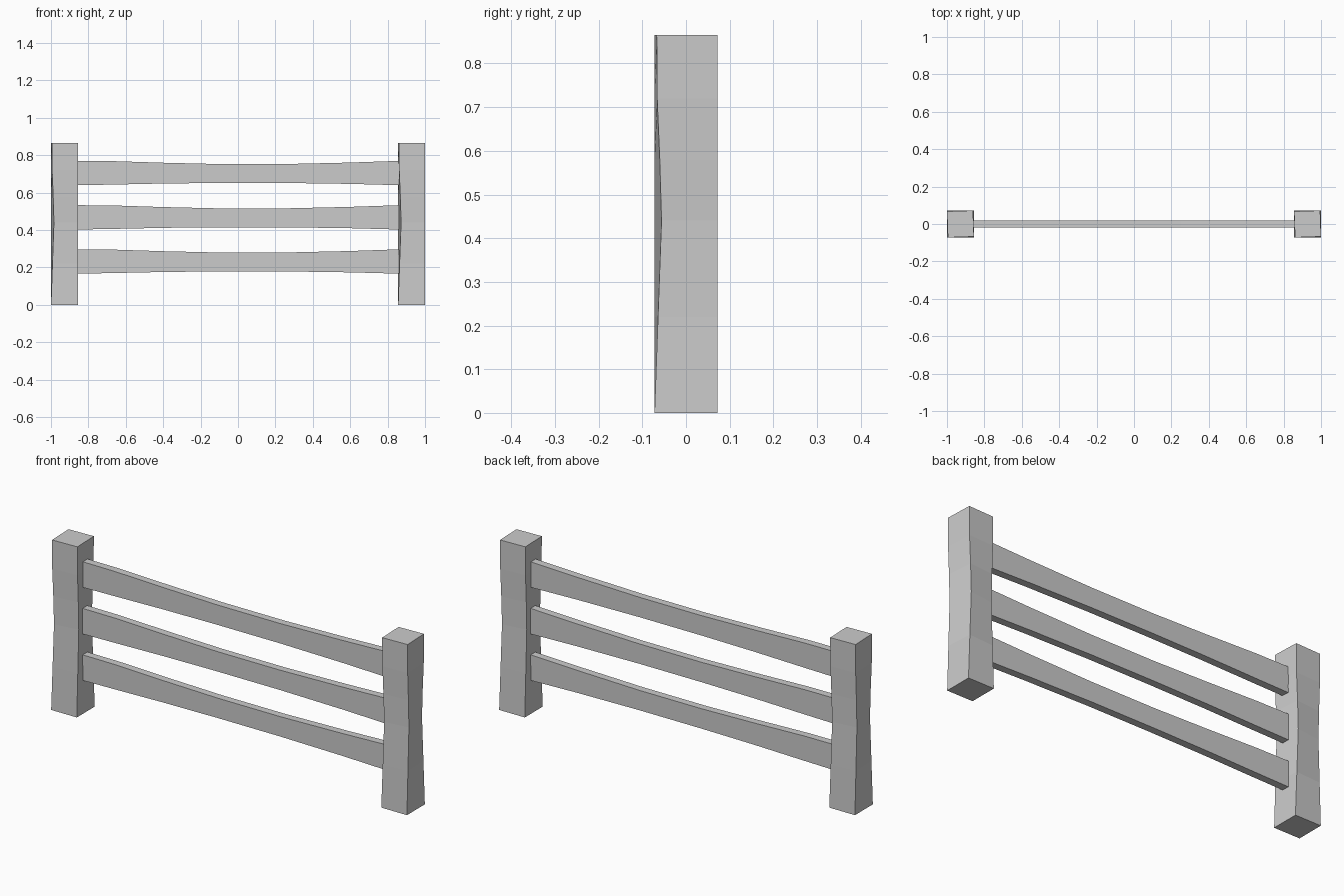
import bpy, bmesh

if "Cube" in bpy.data.objects:
    bpy.data.objects.remove(bpy.data.objects["Cube"])


def loft(name, rings):
    """Skin a chain of four-cornered rings and cap both ends."""
    bm = bmesh.new()
    loops = [[bm.verts.new(p) for p in ring] for ring in rings]
    for r, s in zip(loops, loops[1:]):
        for i in range(4):
            j = (i + 1) % 4
            bm.faces.new((r[i], r[j], s[j], s[i]))
    bm.faces.new(loops[0])
    bm.faces.new(loops[-1])
    bmesh.ops.recalc_face_normals(bm, faces=bm.faces)
    mesh = bpy.data.meshes.new(name)
    bm.to_mesh(mesh)
    bm.free()
    obj = bpy.data.objects.new(name, mesh)
    bpy.context.collection.objects.link(obj)
    return obj


# Posts: square section, slightly twisted and slimmed towards the middle
A = 0.072
POST = [(0, 0), (0.22, 0.008), (0.44, 0.016), (0.58, 0.012),
        (0.72, 0.006), (0.865, 0.005)]
for side, cx in (("left", -1 + A), ("right", 1 - A)):
    loft(side + "_post", [
        [(cx - A + d, -A, z), (cx + A, -A + d, z),
         (cx + A - d, A, z), (cx - A, A - d, z)] for z, d in POST])

# Rails: flat planks with a gentle waist
T = 0.019
RAIL = [(-0.86, 0.065, -0.065), (-0.68, 0.064, -0.062), (-0.4, 0.055, -0.056),
        (-0.1, 0.048, -0.053), (0.25, 0.048, -0.053), (0.6, 0.056, -0.058),
        (0.86, 0.065, -0.065)]
for name, cz in (("lower_rail", 0.232), ("middle_rail", 0.468), ("upper_rail", 0.705)):
    loft(name, [
        [(x, -T, cz + lo), (x, T, cz + lo), (x, T, cz + hi), (x, -T, cz + hi)]
        for x, hi, lo in RAIL])
